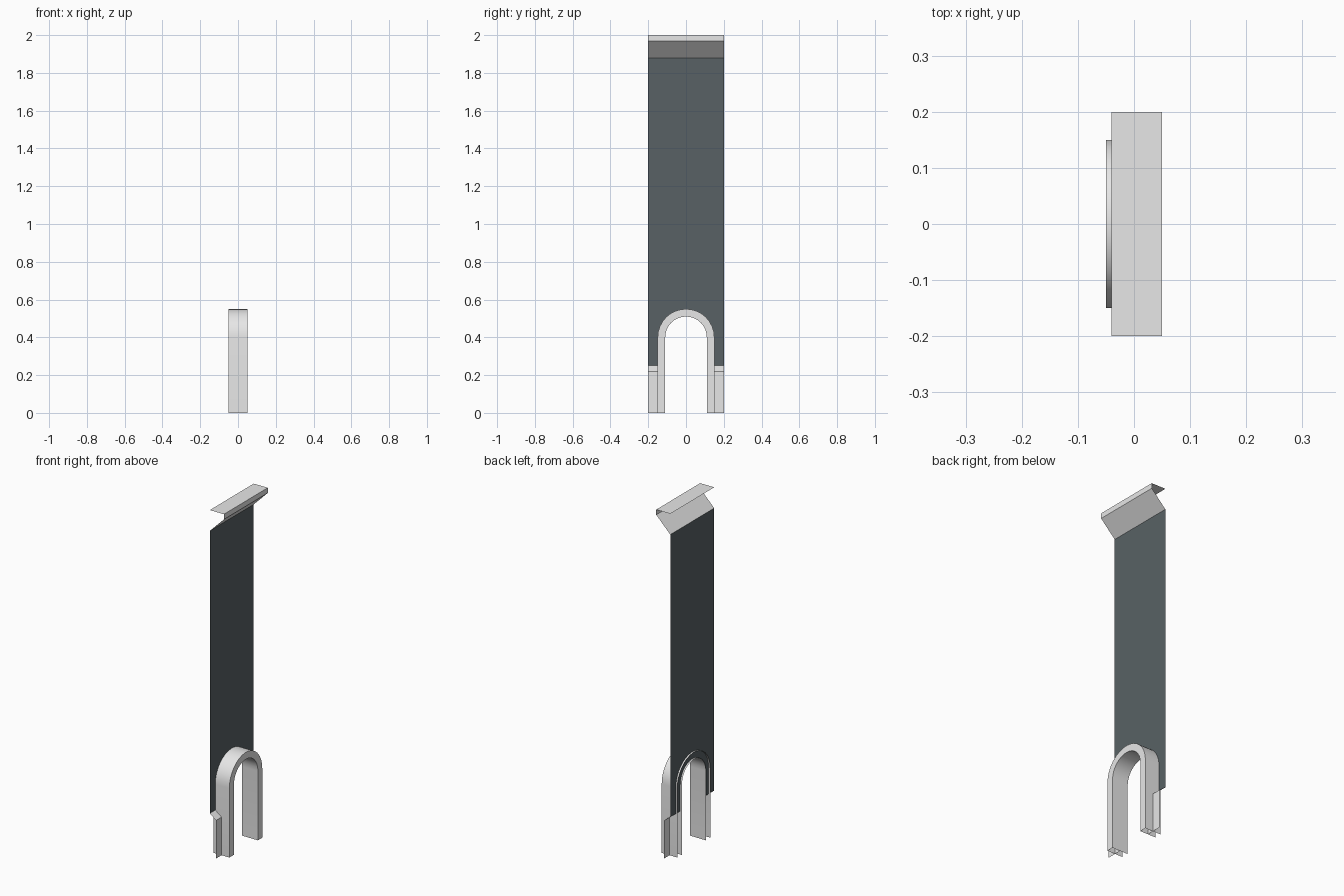
import bpy
import bmesh
from math import pi, sin, cos, radians

cube = bpy.data.objects.get("Cube")
if cube:
    bpy.data.objects.remove(cube, do_unlink=True)

HALF = 0.2                      # half width of the wall bay
WALL_X, FRONT_X, BACK_X = -0.04, 0.05, -0.05
WALL_Z0, WALL_Z1, TOP = 0.25, 1.88, 2.0
R_OUT, R_IN, SPRING = 0.15, 0.11, 0.4
SEGMENTS = 16


def make_material(name, rgb):
    mat = bpy.data.materials.new(name)
    mat.use_nodes = True
    mat.diffuse_color = (*rgb, 1)
    mat.node_tree.nodes["Principled BSDF"].inputs["Base Color"].default_value = (*rgb, 1)
    return mat


def make_object(name, bm, mat):
    mesh = bpy.data.meshes.new(name)
    bm.to_mesh(mesh)
    bm.free()
    mesh.materials.append(mat)
    obj = bpy.data.objects.new(name, mesh)
    bpy.context.collection.objects.link(obj)
    return obj


def moulding(name, profile, y0, y1, mat):
    """Sweep an open (x, z) profile along y as a thin sheet."""
    bm = bmesh.new()
    rows = [[bm.verts.new((x, y, z)) for y in (y0, y1)] for x, z in profile]
    for low, high in zip(rows, rows[1:]):
        bm.faces.new((low[0], low[1], high[1], high[0]))
    return make_object(name, bm, mat)


def arch_path(radius, foot):
    """(y, z) points up one leg, over the round head and down the other."""
    angles = [pi - pi * i / SEGMENTS for i in range(SEGMENTS + 1)]
    head = [(radius * cos(a), SPRING + radius * sin(a)) for a in angles]
    return [(-radius, foot)] + head + [(radius, foot)]


trim = make_material("light grey trim", (0.8, 0.8, 0.8))
slate = make_material("slate wall", (0.098, 0.121, 0.13))

# Wall sheet with a round-headed opening
bm = bmesh.new()
outline = [(-HALF, WALL_Z0)] + arch_path(R_IN, WALL_Z0)
outline += [(HALF, WALL_Z0), (HALF, WALL_Z1), (-HALF, WALL_Z1)]
bm.faces.new([bm.verts.new((WALL_X, y, z)) for y, z in outline])
make_object("wall_panel", bm, slate)

# Cornice: sloped underside, front lip and flat top
moulding("cornice", [(WALL_X, WALL_Z1), (FRONT_X, 1.97), (FRONT_X, TOP), (WALL_X, TOP)],
         -HALF, HALF, trim)

# Chamfered plinth on either side of the opening
for name, y0, y1 in (("right_plinth", -HALF, -R_IN), ("left_plinth", R_IN, HALF)):
    moulding(name, [(0, 0), (0, 0.22), (WALL_X, WALL_Z0)], y0, y1, trim)

# Arch surround: outer skin, front face and inner skin, open at the back
bm = bmesh.new()
section = [(R_OUT, BACK_X), (R_OUT, FRONT_X), (R_IN, FRONT_X), (R_IN, BACK_X)]
rails = [[bm.verts.new((x, y, z)) for y, z in arch_path(r, 0)] for r, x in section]
for a, b in zip(rails, rails[1:]):
    for i in range(len(a) - 1):
        bm.faces.new((a[i], b[i], b[i + 1], a[i + 1]))
arch = make_object("arch_surround", bm, trim)

bpy.ops.object.select_all(action='DESELECT')
arch.select_set(True)
bpy.context.view_layer.objects.active = arch
bpy.ops.object.shade_smooth_by_angle(angle=radians(30))
